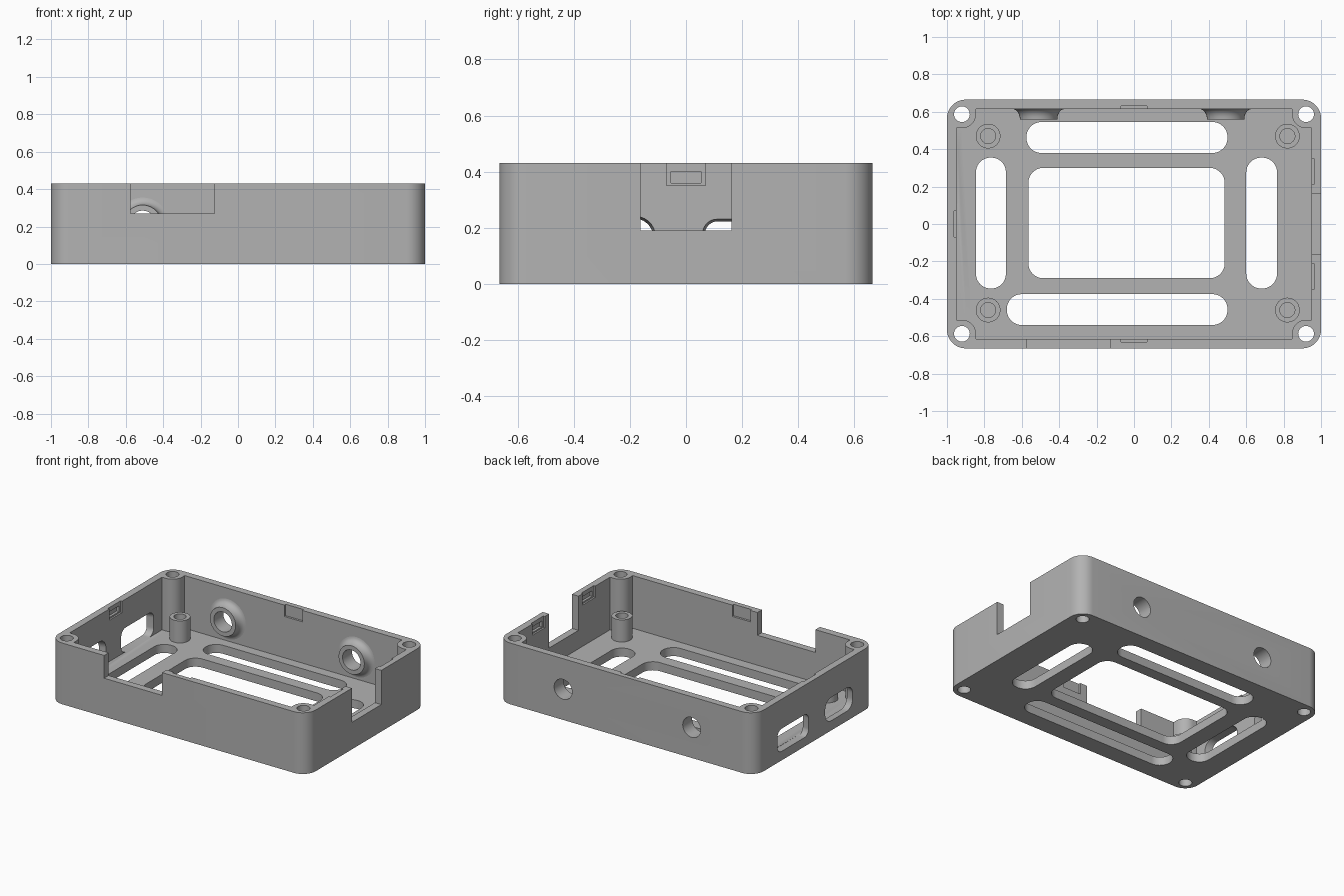
import bpy, bmesh
from math import sin, cos, pi, radians
from mathutils import Matrix

if "Cube" in bpy.data.objects:
    bpy.data.objects.remove(bpy.data.objects["Cube"], do_unlink=True)

W, D, H = 1.0, 0.665, 0.43          # half width, half depth, height
IX, IY, FLOOR = 0.95, 0.615, 0.06   # inner wall faces, floor top
PX, PY, PR = 0.92, 0.587, 0.075     # corner screw posts

gray = bpy.data.materials.new("matte gray plastic")
gray.use_nodes = True
gray.diffuse_color = (0.448, 0.448, 0.448, 1)
gray.node_tree.nodes["Principled BSDF"].inputs["Base Color"].default_value = gray.diffuse_color


def arc(cx, cy, r, a0, a1, n=10):
    return [(cx + r * cos(radians(a0 + (a1 - a0) * i / n)),
             cy + r * sin(radians(a0 + (a1 - a0) * i / n))) for i in range(n + 1)]


def rounded(x0, x1, y0, y1, r):
    return (arc(x1 - r, y1 - r, r, 0, 90) + arc(x0 + r, y1 - r, r, 90, 180)
            + arc(x0 + r, y0 + r, r, 180, 270) + arc(x1 - r, y0 + r, r, 270, 360))


def rect(x0, x1, y0, y1):
    return [(x0, y0), (x1, y0), (x1, y1), (x0, y1)]


def circle(cx, cy, r):
    return arc(cx, cy, r, 0, 360, 40)[:-1]


def finish(name, bm):
    bmesh.ops.recalc_face_normals(bm, faces=bm.faces)
    mesh = bpy.data.meshes.new(name)
    bm.to_mesh(mesh)
    bm.free()
    mesh.materials.append(gray)
    ob = bpy.data.objects.new(name, mesh)
    bpy.context.collection.objects.link(ob)
    return ob


def prism(name, outline, lo, hi, axis="z", far=None):
    """Extrude an outline along an axis, optionally tapering to a second outline."""
    place = {"z": lambda u, v, w: (u, v, w),
             "x": lambda u, v, w: (w, u, v),
             "y": lambda u, v, w: (v, w, u)}[axis]
    bm = bmesh.new()
    a = [bm.verts.new(place(u, v, lo)) for u, v in outline]
    b = [bm.verts.new(place(u, v, hi)) for u, v in (far or outline)]
    bm.faces.new(a[::-1])
    bm.faces.new(b)
    for i in range(len(a)):
        j = (i + 1) % len(a)
        bm.faces.new((a[i], a[j], b[j], b[i]))
    return finish(name, bm)


def lathe(name, profile, matrix, n=40):
    """Revolve a closed (radius, height) profile about z and place it."""
    bm = bmesh.new()
    rings = [[bm.verts.new((r * cos(2 * pi * k / n), r * sin(2 * pi * k / n), z))
              for r, z in profile] for k in range(n)]
    m = len(profile)
    for k in range(n):
        p, q = rings[k], rings[(k + 1) % n]
        for i in range(m):
            j = (i + 1) % m
            bm.faces.new((p[i], q[i], q[j], p[j]))
    bm.transform(matrix)
    return finish(name, bm)


def smooth(ob):
    bpy.ops.object.select_all(action="DESELECT")
    ob.select_set(True)
    bpy.context.view_layer.objects.active = ob
    bpy.ops.object.shade_smooth_by_angle(angle=radians(30))


def cut(target, cutter):
    cutter.hide_render = True
    mod = target.modifiers.new("cut", "BOOLEAN")
    mod.operation, mod.solver, mod.object = "DIFFERENCE", "EXACT", cutter
    bpy.context.view_layer.objects.active = target
    bpy.ops.object.modifier_apply(modifier=mod.name)
    bpy.data.objects.remove(cutter, do_unlink=True)


# Rounded case body
case = prism("case_body", rounded(-W, W, -D, D, 0.1), 0, H)

# Cavity that leaves a round post in each corner
corner = [(IX, PY - PR)] + arc(PX, PY, PR, 270, 180) + [(PX - PR, IY)]
cavity = []
for sx, sy in ((1, 1), (-1, 1), (-1, -1), (1, -1)):
    pts = [(sx * x, sy * y) for x, y in corner]
    cavity += pts if sx * sy > 0 else pts[::-1]
cut(case, prism("cavity", cavity, FLOOR, H + 0.1))

# Screw holes through the corner posts
for sx in (-1, 1):
    for sy in (-1, 1):
        cut(case, prism("screw_hole", circle(sx * PX, sy * PY, 0.042), -0.1, H + 0.1))

# Floor openings
for x0, x1, y0, y1, r in ((-0.565, 0.485, -0.29, 0.30, 0.08),
                          (-0.575, 0.5, 0.38, 0.545, 0.08),
                          (-0.68, 0.5, -0.54, -0.375, 0.08),
                          (-0.845, -0.685, -0.345, 0.355, 0.078),
                          (0.6, 0.765, -0.345, 0.355, 0.08)):
    cut(case, prism("floor_slot", rounded(x0, x1, y0, y1, r), -0.1, FLOOR + 0.02))

# Open notches in the front and right walls
cut(case, prism("front_notch", rect(-0.575, -0.125, -0.8, -0.6), 0.27, H + 0.1))
cut(case, prism("right_notch", rect(0.93, 1.1, -0.163, 0.163), 0.19, H + 0.1))

# Left wall ports, widening toward the inside
for y0, y1, z0, z1, r in ((0.07, 0.41, 0.065, 0.22, 0.045), (-0.42, -0.12, 0.07, 0.23, 0.065)):
    g = 0.012
    cut(case, prism("left_port", rounded(y0, y1, z0, z1, r), -1.02, -0.94, "x",
                    rounded(y0 - g, y1 + g, z0 - g / 2, z1 + g, r + g / 2)))

# Shallow snap recesses open at the rim, with deeper catches on the side walls
for s in (-1, 1):
    ya, yb = sorted((s * (IY - 0.02), s * (IY + 0.015)))
    cut(case, prism("rim_recess", rect(-0.07, 0.07, ya, yb), 0.35, H + 0.1))
for s, yc in ((-1, 0), (1, 0.28), (1, -0.28)):
    for half, depth, z0, z1 in ((0.07, 0.012, 0.35, H + 0.1), (0.053, 0.03, 0.36, 0.40)):
        xa, xb = sorted((s * (IX - 0.02), s * (IX + depth)))
        cut(case, prism("side_recess", rect(xa, xb, yc - half, yc + half), z0, z1))

# Round button holes in the back wall, each with a flared collar inside
BZ = 0.215
flare = [(0.07, -0.004), (0.142, -0.004)] + [
    (0.1 + 0.04 * (1 - sin(t * pi / 12)), 0.055 * (1 - cos(t * pi / 12))) for t in range(7)
] + [(0.07, 0.055)]
for name, x in (("right_button_collar", -0.51), ("left_button_collar", 0.49)):
    cut(case, prism("button_hole", circle(BZ, x, 0.07), 0.58, 0.8, "y"))
    smooth(lathe(name, flare, Matrix.Translation((x, IY, BZ)) @ Matrix.Rotation(pi / 2, 4, "X")))

# Board standoffs with blind screw holes
tube = [(0.04, FLOOR - 0.005), (0.066, FLOOR - 0.005), (0.066, 0.215), (0.04, 0.215)]
for side, x in (("right", -0.78), ("left", 0.82)):
    for end, y in (("front", -0.46), ("back", 0.47)):
        smooth(lathe(f"{end}_{side}_standoff", tube, Matrix.Translation((x, y, 0))))

smooth(case)
